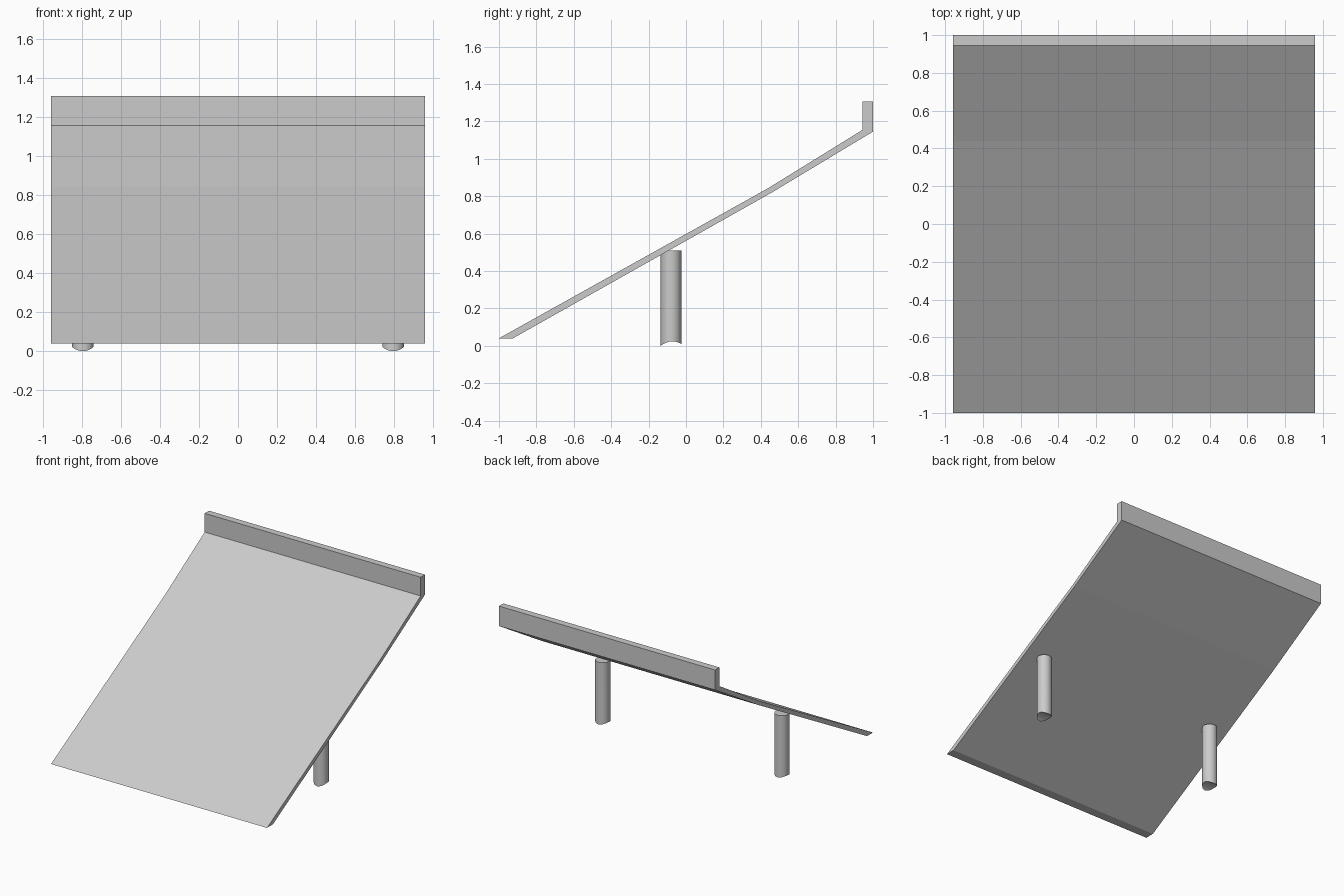
import bpy, bmesh, math

if "Cube" in bpy.data.objects:
    bpy.data.objects.remove(bpy.data.objects["Cube"])


def make_object(name, bm):
    bmesh.ops.recalc_face_normals(bm, faces=bm.faces)
    mesh = bpy.data.meshes.new(name)
    bm.to_mesh(mesh)
    bm.free()
    obj = bpy.data.objects.new(name, mesh)
    bpy.context.collection.objects.link(obj)
    return obj


def extrude_profile(name, points, half_width):
    bm = bmesh.new()
    face = bm.faces.new([bm.verts.new((-half_width, y, z)) for y, z in points])
    result = bmesh.ops.extrude_face_region(bm, geom=[face])
    moved = [v for v in result["geom"] if isinstance(v, bmesh.types.BMVert)]
    bmesh.ops.translate(bm, vec=(2 * half_width, 0, 0), verts=moved)
    return make_object(name, bm)


# Sloping board with a slight bend and an upright back lip
extrude_profile("sloping_board_with_lip", [
    (-1.0, 0.04), (-0.925, 0.04), (0.46, 0.82), (1.0, 1.145),
    (1.0, 1.305), (0.945, 1.305), (0.945, 1.155), (0.44, 0.843)], 0.957)


# Round leg with a foot hollowed along x
def make_leg(name, cx, cy=-0.08, radius=0.055, top=0.508, sides=32):
    bm = bmesh.new()
    lower, upper = [], []
    for i in range(sides):
        a = 2 * math.pi * i / sides
        x, s = cx + radius * math.cos(a), math.sin(a)
        y = cy + radius * s
        lower.append(bm.verts.new((x, y, 0.018 * (1 - s * s) + 0.005 * (1 + s))))
        upper.append(bm.verts.new((x, y, top)))
    for i in range(sides):
        j = (i + 1) % sides
        bm.faces.new((lower[i], lower[j], upper[j], upper[i]))
    bm.faces.new(upper)
    # Foot surface: strips joining points of equal y
    half, quarter = sides // 2, sides // 4
    for i in range(-quarter, quarter):
        strip = [lower[i], lower[i + 1], lower[half - i - 1], lower[(half - i) % sides]]
        bm.faces.new(list(dict.fromkeys(strip)))
    leg = make_object(name, bm)
    bpy.ops.object.select_all(action='DESELECT')
    bpy.context.view_layer.objects.active = leg
    leg.select_set(True)
    bpy.ops.object.shade_smooth_by_angle(angle=math.radians(30))


for side, name in ((-1, "left_leg"), (1, "right_leg")):
    make_leg(name, side * 0.794)
